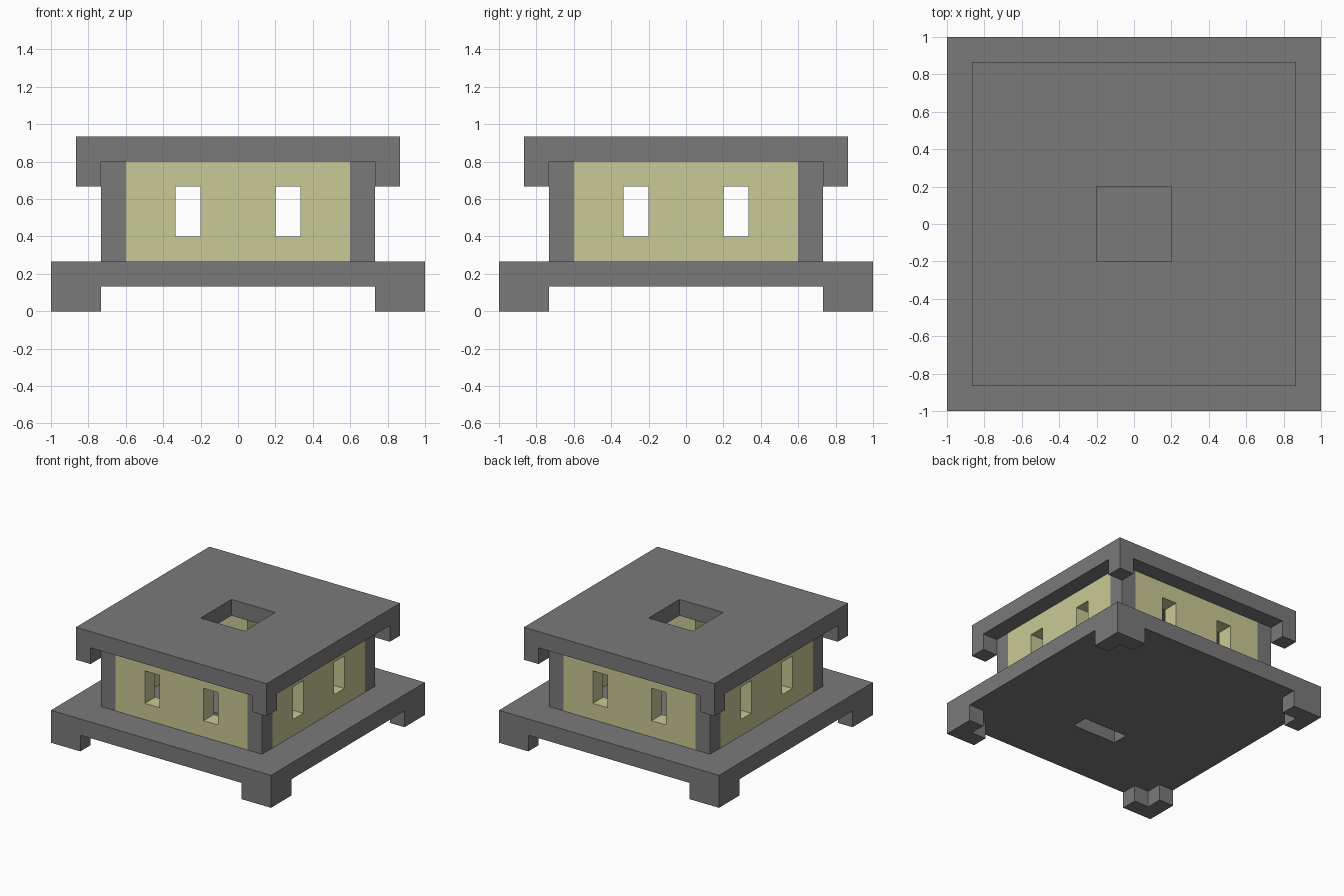
import bpy
import bmesh
from mathutils import Matrix

cube = bpy.data.objects.get("Cube")
if cube:
    bpy.data.objects.remove(cube, do_unlink=True)

U = 2 / 15  # one building block


def material(name, rgb):
    mat = bpy.data.materials.new(name)
    mat.use_nodes = True
    mat.diffuse_color = (*rgb, 1)
    mat.node_tree.nodes["Principled BSDF"].inputs["Base Color"].default_value = (*rgb, 1)
    return mat


GREY = material("stone grey", (0.195, 0.195, 0.195))
YELLOW = material("pale yellow", (0.59, 0.59, 0.305))


def prism(name, outline, z0, z1, mat, hole=None):
    """Extrude a flat outline upward, with an optional rectangular hole."""
    bm = bmesh.new()
    edges = []
    for loop in (outline, hole):
        if loop:
            vs = [bm.verts.new((x * U, y * U, z0 * U)) for x, y in loop]
            edges += [bm.edges.new((a, b)) for a, b in zip(vs, vs[1:] + vs[:1])]
    bmesh.ops.triangle_fill(bm, edges=edges, use_beauty=True)
    top = bmesh.ops.extrude_face_region(bm, geom=bm.faces[:])["geom"]
    bmesh.ops.translate(bm, vec=(0, 0, (z1 - z0) * U),
                        verts=[g for g in top if isinstance(g, bmesh.types.BMVert)])
    bmesh.ops.dissolve_limit(bm, angle_limit=0.01, verts=bm.verts[:], edges=bm.edges[:])
    bmesh.ops.recalc_face_normals(bm, faces=bm.faces[:])
    mesh = bpy.data.meshes.new(name)
    bm.to_mesh(mesh)
    bm.free()
    mesh.materials.append(mat)
    obj = bpy.data.objects.new(name, mesh)
    bpy.context.collection.objects.link(obj)
    return obj


def rect(x0, x1, y0, y1):
    return [(x0, y0), (x1, y0), (x1, y1), (x0, y1)]


def square(r):
    return rect(-r, r, -r, r)


# Floor with a slot, and roof with a square opening
prism("floor_slab", square(7.5), 1, 2, GREY, rect(-1.5, 1.5, -3.5, -2.5))
prism("roof_slab", square(6.5), 6, 7, GREY, square(1.5))

# Wall profile lies flat, then stands up; two windows are cut through it
wall_mesh = prism("wall_front", rect(-4.5, 4.5, 2, 6), 4.5, 5.5, YELLOW,
                  rect(-2.5, -1.5, 3, 5)).data
cutter = prism("window_cutter", rect(1.5, 2.5, 3, 5), 4, 6, YELLOW)
wall = bpy.data.objects["wall_front"]
mod = wall.modifiers.new("window", "BOOLEAN")
mod.object = cutter
mod.solver = "EXACT"
bpy.context.view_layer.objects.active = wall
bpy.ops.object.modifier_apply(modifier=mod.name)
bpy.data.objects.remove(cutter, do_unlink=True)
wall.data.transform(Matrix.Rotation(1.5707963, 4, "X"))

# Four-fold repeats around the centre
foot = prism("foot_front_left", [(7.5, -7.5), (7.5, -5.5), (6.5, -5.5),
                                 (6.5, -6.5), (5.5, -6.5), (5.5, -7.5)], 0, 1, GREY)
post = prism("post_front_left", rect(4.5, 5.5, -5.5, -4.5), 2, 6, GREY)
tab = prism("roof_tab_front_left", rect(5.5, 6.5, -6.5, -5.5), 5, 6, GREY)

corners = ("front_left", "back_left", "back_right", "front_right")
sides = ("front", "left", "back", "right")
for part, places in ((foot, corners), (post, corners), (tab, corners), (wall, sides)):
    for i in range(1, 4):
        copy = part.copy()
        copy.data = part.data.copy()
        copy.name = part.name.replace(places[0], places[i])
        copy.data.transform(Matrix.Rotation(i * 1.5707963, 4, "Z"))
        bpy.context.collection.objects.link(copy)
